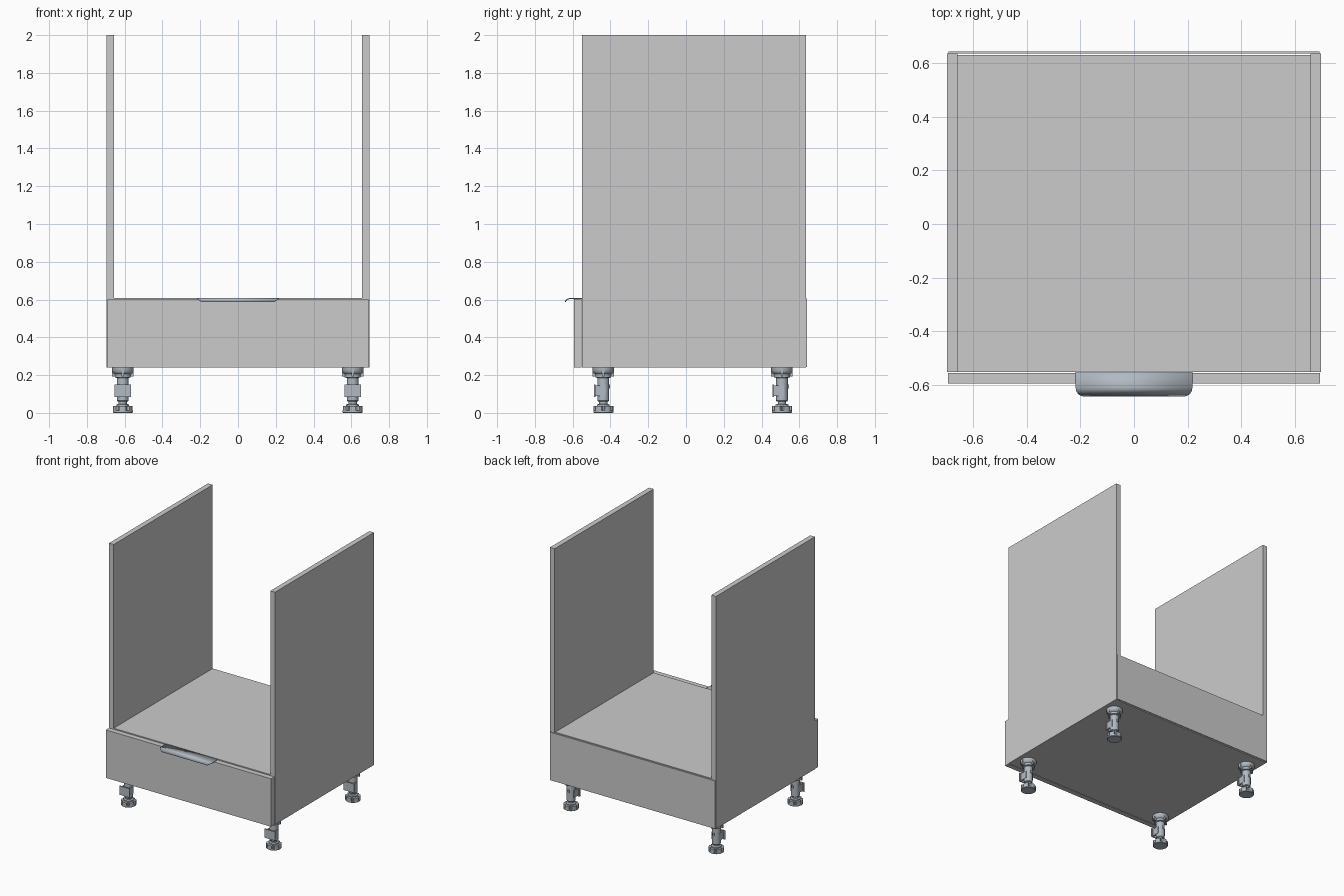
import bpy, bmesh, math
from mathutils import Matrix

if "Cube" in bpy.data.objects:
    bpy.data.objects.remove(bpy.data.objects["Cube"])

steel = bpy.data.materials.new("blue_grey")
steel.diffuse_color = (0.44, 0.49, 0.54, 1)
steel.use_nodes = True
steel.node_tree.nodes["Principled BSDF"].inputs["Base Color"].default_value = steel.diffuse_color


def finish(name, bm, mat=None, smooth=False):
    bmesh.ops.recalc_face_normals(bm, faces=bm.faces)
    me = bpy.data.meshes.new(name)
    bm.to_mesh(me)
    bm.free()
    ob = bpy.data.objects.new(name, me)
    bpy.context.collection.objects.link(ob)
    if mat:
        me.materials.append(mat)
    if smooth:
        bpy.ops.object.select_all(action='DESELECT')
        ob.select_set(True)
        bpy.context.view_layer.objects.active = ob
        bpy.ops.object.shade_smooth_by_angle(angle=math.radians(35))
    return ob


def add_box(bm, x0, x1, y0, y1, z0, z1):
    m = Matrix.Translation(((x0 + x1) / 2, (y0 + y1) / 2, (z0 + z1) / 2)) \
        @ Matrix.Diagonal((x1 - x0, y1 - y0, z1 - z0, 1))
    bmesh.ops.create_cube(bm, size=1, matrix=m)


def box(name, *b):
    bm = bmesh.new()
    add_box(bm, *b)
    return finish(name, bm)


def add_lathe(bm, prof, n=32):
    rings = [[bm.verts.new((r * math.cos(2 * math.pi * i / n),
                            r * math.sin(2 * math.pi * i / n), z))
              for i in range(n)] for r, z in prof]
    for a, b in zip(rings, rings[1:]):
        for i in range(n):
            j = (i + 1) % n
            bm.faces.new((a[i], a[j], b[j], b[i]))
    bm.faces.new(rings[0][::-1])
    bm.faces.new(rings[-1])


# Carcass panels
box("left_side", -0.695, -0.656, -0.55, 0.634, 0.24, 2.0)
box("right_side", 0.656, 0.695, -0.55, 0.634, 0.24, 2.0)
box("bottom_panel", -0.656, 0.656, -0.55, 0.628, 0.24, 0.279)
box("oven_shelf", -0.656, 0.656, -0.55, 0.628, 0.57, 0.609)
box("back_panel", -0.69, 0.69, 0.635, 0.641, 0.242, 0.605)
box("drawer_front", -0.692, 0.692, -0.593, -0.554, 0.24, 0.603)

# Edge pull: plate with a curled lip and rounded plan corners
bm = bmesh.new()
r, half, front = 0.03, 0.217, -0.639
lip = [(-0.55, 0.606), (-0.609, 0.606)]
for k in range(1, 9):
    a = math.radians(80 * k / 8)
    lip.append((-0.609 - 0.0302 * math.sin(a), 0.584 + 0.022 * math.cos(a)))
rows = []
for y, z in lip:
    d = max(0, (front + r) - y)
    w = half - r + math.sqrt(max(0, r * r - d * d))
    rows.append([bm.verts.new((s * w, y, z)) for s in (-1, 1)])
for a, b in zip(rows, rows[1:]):
    bm.faces.new((a[0], a[1], b[1], b[0]))
handle = finish("handle", bm, steel, True)
mod = handle.modifiers.new("thickness", 'SOLIDIFY')
mod.thickness = 0.005
mod.offset = 0


# Adjustable legs
def leg_mesh():
    bm = bmesh.new()
    # mounting flange, hub and tube
    add_lathe(bm, [(0.027, 0.06), (0.031, 0.065), (0.031, 0.185), (0.042, 0.188),
                   (0.042, 0.205), (0.05, 0.21), (0.057, 0.222), (0.057, 0.24)])
    # threaded spindle and neck
    add_lathe(bm, [(0.034, 0.03), (0.034, 0.044), (0.022, 0.048), (0.022, 0.07)])
    # flange ribs
    for k in range(4):
        c = math.pi / 2 * k
        m = Matrix.Rotation(c, 4, 'Z') @ Matrix.Translation((0.044, 0, 0.214)) \
            @ Matrix.Diagonal((0.026, 0.012, 0.044, 1))
        bmesh.ops.create_cube(bm, size=1, matrix=m)
    # plinth clip: plate, arms and collar
    add_box(bm, -0.043, 0.043, -0.05, -0.042, 0.083, 0.15)
    for s in (-1, 1):
        add_box(bm, min(s * .022, s * .032), max(s * .022, s * .032),
                -0.045, 0.012, 0.09, 0.145)
    add_box(bm, -0.007, 0.007, 0.025, 0.036, 0.13, 0.15)
    # notched foot disc
    pts = []
    n = 48
    for i in range(n):
        a = 2 * math.pi * (i + 0.5) / n
        rad = 0.042 if i % 8 in (0, 7) else 0.053
        pts.append((rad * math.cos(a), rad * math.sin(a)))
    lo = [bm.verts.new((x, y, 0.012)) for x, y in pts]
    hi = [bm.verts.new((x, y, 0.036)) for x, y in pts]
    for i in range(n):
        j = (i + 1) % n
        bm.faces.new((lo[i], lo[j], hi[j], hi[i]))
    bm.faces.new(lo[::-1])
    bm.faces.new(hi)
    add_lathe(bm, [(0.049, 0), (0.053, 0.003), (0.053, 0.012)])
    return bm


for px, nx in ((-0.61, "left"), (0.607, "right")):
    for py, ny in ((-0.438, "front"), (0.508, "back")):
        leg = finish(f"{ny}_{nx}_leg", leg_mesh(), steel, True)
        leg.location = (px, py, 0)
